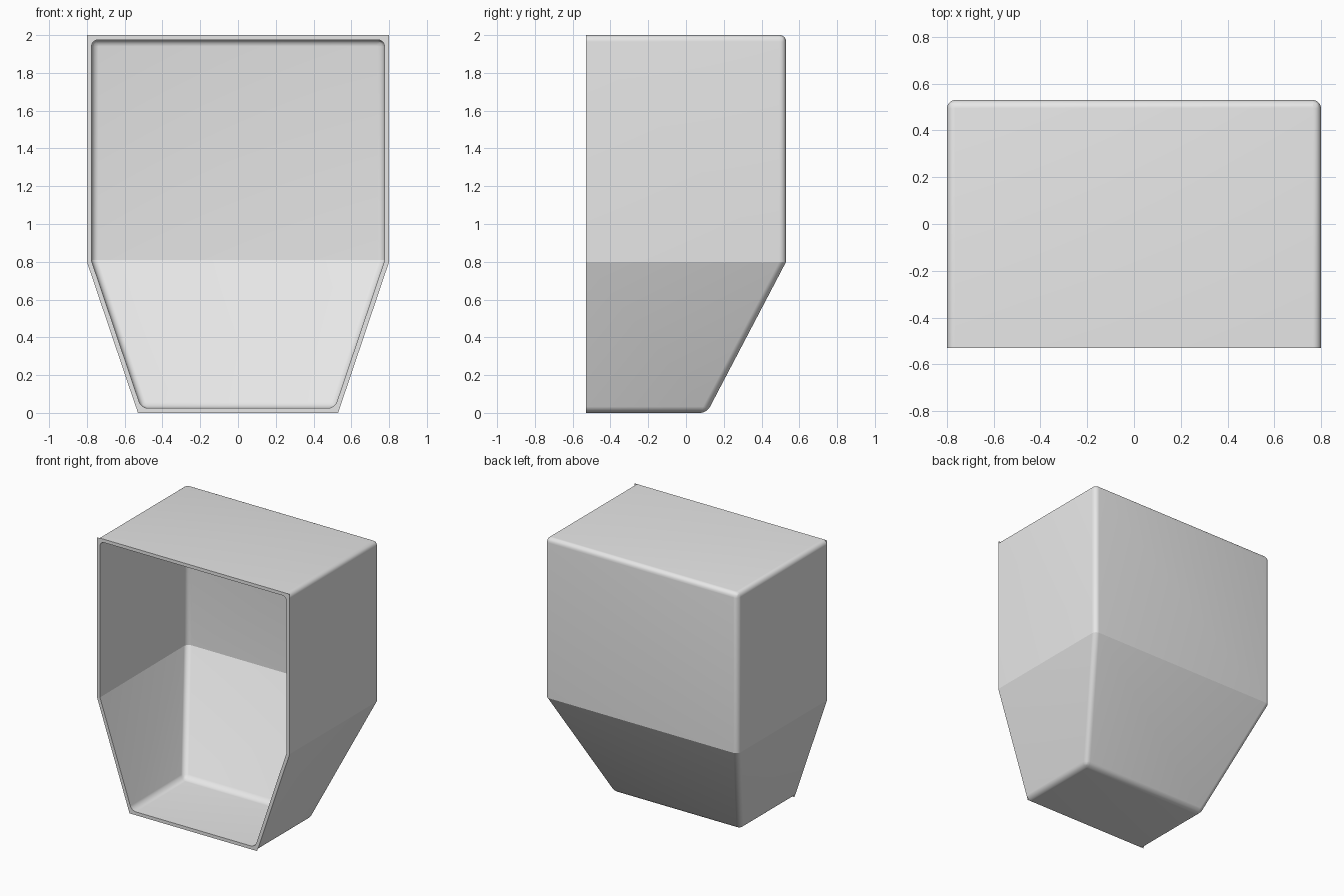
import bpy
import bmesh
import math

cube = bpy.data.objects.get("Cube")
if cube:
    bpy.data.objects.remove(cube, do_unlink=True)

FRONT, WALL, RADIUS = -0.53, 0.025, 0.035

# Plain grey shell material
grey = bpy.data.materials.new("light_grey")
grey.use_nodes = True
color = (0.8, 0.8, 0.8, 1)
grey.diffuse_color = color
bsdf = next(n for n in grey.node_tree.nodes if n.type == 'BSDF_PRINCIPLED')
bsdf.inputs["Base Color"].default_value = color

# Levels of the open-fronted bin: height, half width, back depth
levels = [(0, 0.53, 0.11), (0.8, 0.8, 0.53), (2, 0.8, 0.53)]
bm = bmesh.new()
rings = []
for z, w, back in levels:
    corners = [(-w, FRONT), (-w, back), (w, back), (w, FRONT)]
    rings.append([bm.verts.new((x, y, z)) for x, y in corners])

# Side and back walls, then floor and roof
for low, high in zip(rings, rings[1:]):
    for i in range(3):
        bm.faces.new((low[i], low[i + 1], high[i + 1], high[i]))
bm.faces.new(rings[0])
bm.faces.new(rings[-1])
bmesh.ops.recalc_face_normals(bm, faces=bm.faces)
roof = max(bm.faces, key=lambda f: f.calc_center_median().z)
if roof.normal.z < 0:
    bmesh.ops.reverse_faces(bm, faces=bm.faces)

# Round every corner except the open rim and the waist crease
weight = bm.edges.layers.float.new("bevel_weight_edge")
waist = set(rings[1])
for edge in bm.edges:
    if not edge.is_boundary and not set(edge.verts) <= waist:
        edge[weight] = 1
mesh = bpy.data.meshes.new("bin_shell")
bm.to_mesh(mesh)
bm.free()
mesh.materials.append(grey)
shell = bpy.data.objects.new("bin_shell", mesh)
bpy.context.collection.objects.link(shell)

# Wall thickness, then rounded edges inside and out
solid = shell.modifiers.new("wall_thickness", 'SOLIDIFY')
solid.thickness = WALL
solid.offset = -1
solid.use_even_offset = True
solid.use_quality_normals = True
bevel = shell.modifiers.new("rounded_edges", 'BEVEL')
bevel.limit_method = 'WEIGHT'
bevel.width = RADIUS
bevel.segments = 8

bpy.ops.object.select_all(action='DESELECT')
shell.select_set(True)
bpy.context.view_layer.objects.active = shell
for name in [m.name for m in shell.modifiers]:
    bpy.ops.object.modifier_apply(modifier=name)
bpy.ops.object.shade_smooth_by_angle(angle=math.radians(15))
